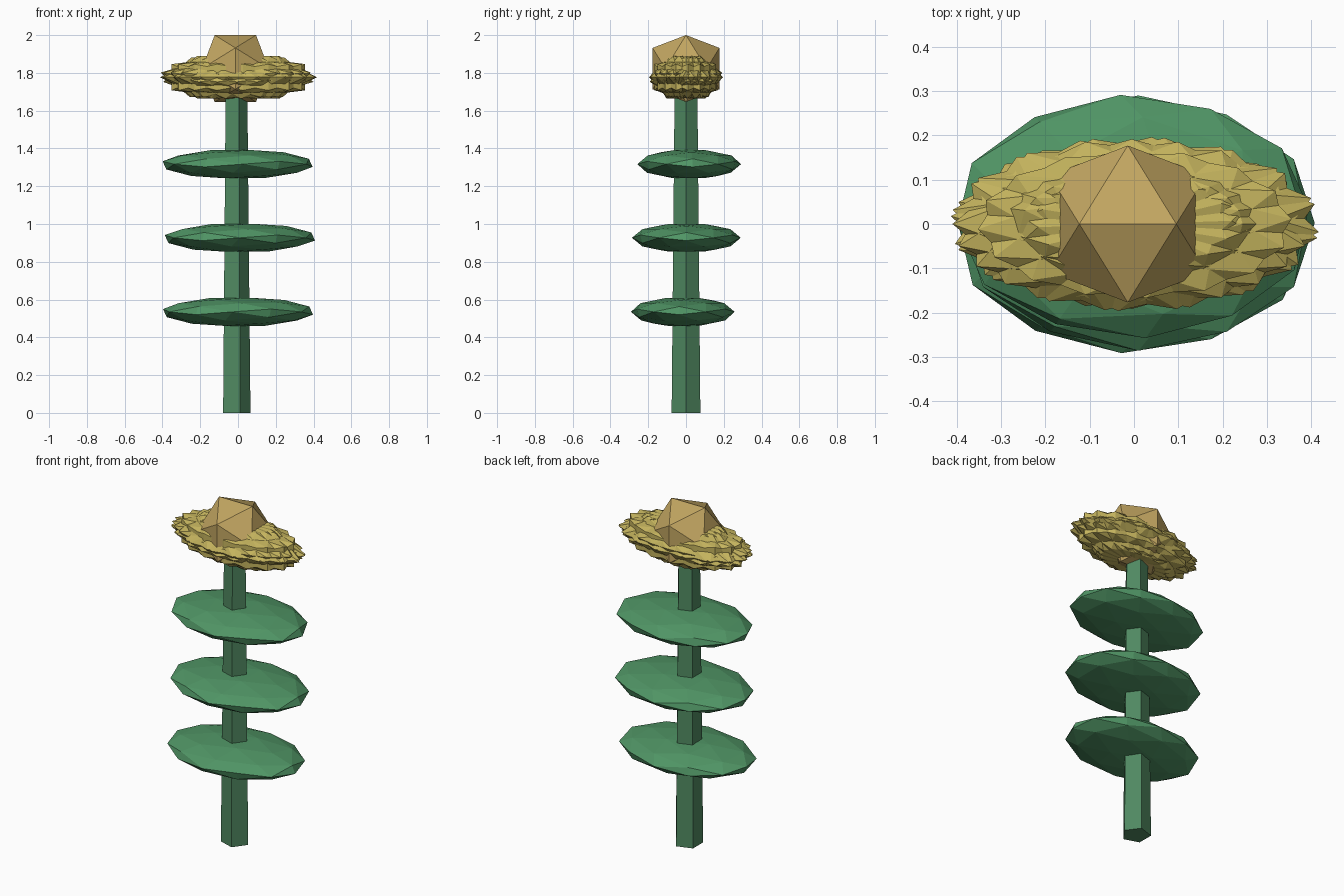
import bpy, bmesh
from math import sin, cos, pi, radians
from mathutils import Matrix

if "Cube" in bpy.data.objects:
    bpy.data.objects.remove(bpy.data.objects["Cube"])

def material(name, rgb):
    m = bpy.data.materials.new(name)
    m.diffuse_color = (*rgb, 1)
    m.use_nodes = True
    m.node_tree.nodes["Principled BSDF"].inputs["Base Color"].default_value = m.diffuse_color
    return m

STEM = material("stem green", (0.08, 0.25, 0.12))
LEAF = material("leaf green", (0.08, 0.30, 0.13))
PETAL = material("petal yellow", (0.55, 0.45, 0.11))
SEED = material("seed tan", (0.54, 0.38, 0.12))

TWO_FOLD, THREE_FOLD = -31.717, 37.377   # tilt that puts an edge / a face on top

def finish(bm, name, mat):
    bmesh.ops.recalc_face_normals(bm, faces=bm.faces)
    me = bpy.data.meshes.new(name)
    bm.to_mesh(me)
    bm.free()
    me.materials.append(mat)
    ob = bpy.data.objects.new(name, me)
    bpy.context.collection.objects.link(ob)
    return ob

def add_ico(bm, center, size, tilt, spin=0, detail=1):
    """Icosphere oriented first, then stretched to an ellipsoid."""
    m = (Matrix.Translation(center) @ Matrix.Diagonal((*size, 1))
         @ Matrix.Rotation(radians(spin), 4, 'Z')
         @ Matrix.Rotation(radians(tilt), 4, 'Y'))
    bmesh.ops.create_icosphere(bm, subdivisions=detail, radius=1, matrix=m)

# Stem: tapered five-sided post with a corner facing +x
CX = -0.014
bm = bmesh.new()
rings = [[bm.verts.new((CX + r * cos(k * 2 * pi / 5), r * sin(k * 2 * pi / 5), z))
          for k in range(5)] for r, z in ((0.08, 0), (0.063, 1.75))]
for k in range(5):
    n = (k + 1) % 5
    bm.faces.new((rings[0][k], rings[0][n], rings[1][n], rings[1][k]))
for ring in rings:
    bm.faces.new(ring)
finish(bm, "stem", STEM)

# Leaves: three flattened faceted discs
for i, (x, y, z, half_y, spin) in enumerate(((0.0, -0.017, 0.535, 0.275, -4),
                                             (0.01, 0.002, 0.927, 0.288, 0),
                                             (-0.002, 0.017, 1.317, 0.275, 4))):
    bm = bmesh.new()
    add_ico(bm, (x, y, z), (0.405, half_y, 0.079), THREE_FOLD, spin, 2)
    finish(bm, f"leaf_{i + 1}", LEAF)

# Petals: overlapping turned icosahedra whose corners make the spiky ruff
bm = bmesh.new()
for k in range(8):
    add_ico(bm, (0.002, 0, 1.777), (0.417, 0.197, 0.132), TWO_FOLD, k * 22.5 + 4)
for k in range(4):
    add_ico(bm, (-0.005, 0, 1.777), (0.412, 0.195, 0.132), THREE_FOLD, k * 15)
finish(bm, "petals", PETAL)

# Seed head: plain icosahedron with an edge on top
bm = bmesh.new()
add_ico(bm, (CX, 0, 1.823), (0.208,) * 3, TWO_FOLD)
finish(bm, "seed_head", SEED)
